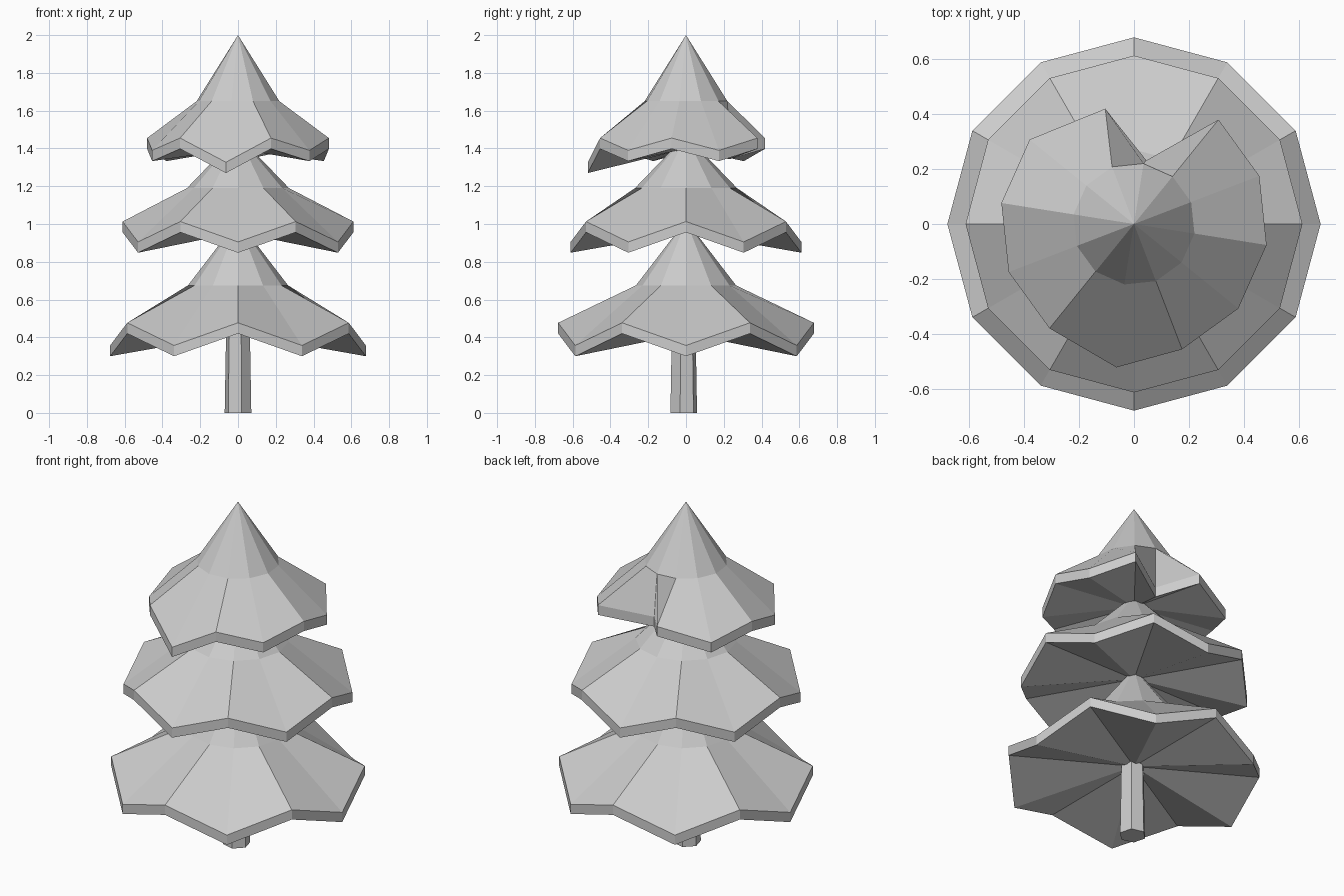
import bpy, bmesh
from math import cos, sin, radians

if "Cube" in bpy.data.objects:
    bpy.data.objects.remove(bpy.data.objects["Cube"])


def make_object(name, bm):
    bmesh.ops.recalc_face_normals(bm, faces=bm.faces)
    mesh = bpy.data.meshes.new(name)
    bm.to_mesh(mesh)
    bm.free()
    obj = bpy.data.objects.new(name, mesh)
    bpy.context.collection.objects.link(obj)
    return obj


def foliage(name, apex, shoulder, rim_r, high, low, turn, edge=0.057, tweaks={}):
    """12-sided drooping skirt; rim alternates low (even) and high (odd).
    tweaks: rim index -> (radius, angle offset, z offset)."""
    bm = bmesh.new()
    top = bm.verts.new((0, 0, apex))
    hub = bm.verts.new((0, 0, high - edge))
    rings = [[], [], []]
    for i in range(12):
        a = radians(turn + 30 * i)
        r, da, dz = tweaks.get(i, (rim_r, 0, 0))
        b = a + radians(da)
        z = (high if i % 2 else low) + dz
        sr, sz = shoulder
        rings[0].append(bm.verts.new((sr * cos(a), sr * sin(a), sz)))
        rings[1].append(bm.verts.new((r * cos(b), r * sin(b), z)))
        rings[2].append(bm.verts.new((r * cos(b), r * sin(b), z - edge)))
    for i in range(12):
        j = (i + 1) % 12
        bm.faces.new((top, rings[0][i], rings[0][j]))
        for upper, lower in zip(rings, rings[1:]):
            bm.faces.new((upper[i], lower[i], lower[j], upper[j]))
        bm.faces.new((hub, rings[2][j], rings[2][i]))
    return make_object(name, bm)


# Three tiers; the top one has a pulled-in notch at the back and a long front tip
foliage("lower_foliage", 1.02, (0.265, 0.675), 0.677, 0.477, 0.357, 0)
foliage("middle_foliage", 1.47, (0.27, 1.19), 0.611, 1.013, 0.905, 30)
foliage("top_foliage", 2.0, (0.222, 1.65), 0.487, 1.455, 1.39, 21,
        tweaks={2: (0.235, -2, 0.01), 3: (0.431, -7, 0), 8: (0.524, 2, -0.063)})

# Six-sided trunk, slightly tapered
bm = bmesh.new()
bmesh.ops.create_cone(bm, cap_ends=True, segments=6,
                      radius1=0.073, radius2=0.064, depth=0.5)
trunk = make_object("trunk", bm)
trunk.location = (0, -0.012, 0.25)
trunk.rotation_euler.z = radians(15)
